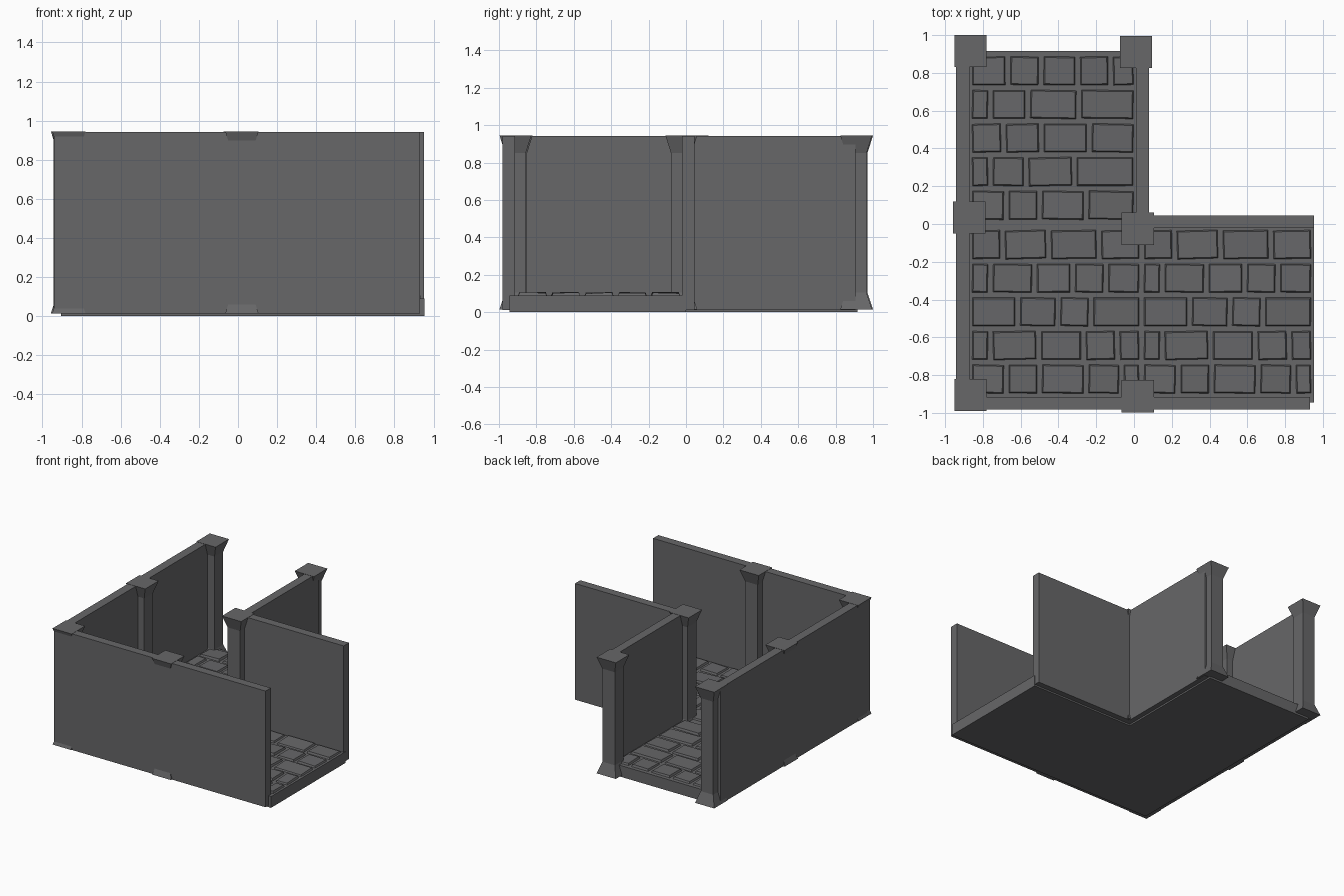
import bpy, bmesh, random
from mathutils import Matrix, Vector

if "Cube" in bpy.data.objects:
    bpy.data.objects.remove(bpy.data.objects["Cube"])

stone = bpy.data.materials.new("grey_stone")
stone.diffuse_color = (0.135, 0.135, 0.14, 1)
stone.use_nodes = True
stone.node_tree.nodes["Principled BSDF"].inputs["Base Color"].default_value = stone.diffuse_color


def finish(name, bm):
    bmesh.ops.recalc_face_normals(bm, faces=bm.faces[:])
    me = bpy.data.meshes.new(name)
    bm.to_mesh(me)
    bm.free()
    me.materials.append(stone)
    ob = bpy.data.objects.new(name, me)
    bpy.context.collection.objects.link(ob)
    return ob


def box(name, x0, x1, y0, y1, z0, z1):
    bm = bmesh.new()
    bmesh.ops.create_cube(bm, size=1)
    for v in bm.verts:
        v.co = Vector((x1 if v.co.x > 0 else x0,
                       y1 if v.co.y > 0 else y0,
                       z1 if v.co.z > 0 else z0))
    return finish(name, bm)


def pillar(name, cx, cy):
    # square shaft that flares out at the foot and at the capital
    bm = bmesh.new()
    rings = []
    for z, h in ((0.015, 0.085), (0.105, 0.055), (0.85, 0.055), (0.945, 0.085)):
        rings.append([bm.verts.new((cx + sx * h, cy + sy * h, z))
                      for sx, sy in ((-1, -1), (1, -1), (1, 1), (-1, 1))])
    for a, b in zip(rings, rings[1:]):
        for i in range(4):
            j = (i + 1) % 4
            bm.faces.new((a[i], a[j], b[j], b[i]))
    bm.faces.new(rings[0])
    bm.faces.new(rings[-1])
    return finish(name, bm)


# walls
ZB, ZT = 0.013, 0.943
box("left_wall", -0.943, -0.872, -0.94, 0.91, ZB, ZT)
box("front_wall", -0.94, 0.932, -0.982, -0.915, ZB, ZT)
box("inner_wall_right", 0.02, 0.952, -0.022, 0.045, ZB, ZT)
box("inner_wall_back", 0.01, 0.08, 0.0, 0.905, ZB, ZT)

# pillars
for i, (x, y) in enumerate(((-0.865, 0.915), (0.01, 0.91), (-0.872, 0.035),
                            (0.02, -0.025), (-0.865, -0.905), (0.02, -0.912))):
    pillar("pillar_%d" % (i + 1), x, y)

# floor slabs forming the L shape
box("floor_slab_front", -0.905, 0.954, -0.945, 0.0, 0.0, 0.09)
box("floor_slab_back", -0.905, 0.04, 0.0, 0.917, 0.0, 0.09)


def paving(name, x0, x1, y0, y1, seed):
    # rows of slightly tilted, chamfered paving stones
    rnd = random.Random(seed)
    bm = bmesh.new()
    rows = 5
    dy = (y1 - y0) / rows
    gap = 0.012
    for r in range(rows):
        x = x0
        while x1 - x > 0.06:
            w = rnd.uniform(0.17, 0.27) if x > x0 or r % 2 == 0 else 0.11
            if x1 - x - w < 0.1:
                w = x1 - x
            hx, hy = w / 2 - gap, dy / 2 - gap
            rot = Matrix.Rotation(rnd.uniform(-0.03, 0.03), 3, 'Z')
            tx, ty = rnd.uniform(-0.03, 0.03), rnd.uniform(-0.04, 0.04)
            mid = Vector((x + w / 2, y0 + (r + 0.5) * dy, 0))
            low, top = [], []
            for sx, sy in ((-1, -1), (1, -1), (1, 1), (-1, 1)):
                p = rot @ Vector((sx * hx, sy * hy, 0)) + mid
                q = rot @ Vector((sx * (hx - 0.008), sy * (hy - 0.008), 0)) + mid
                low.append(bm.verts.new((p.x, p.y, 0.085)))
                z = 0.104 + sx * hx * tx + sy * hy * ty
                top.append(bm.verts.new((q.x, q.y, z)))
            bm.faces.new(top)
            for i in range(4):
                j = (i + 1) % 4
                bm.faces.new((low[i], low[j], top[j], top[i]))
            x += w
    return finish(name, bm)


# one paved tile repeated three times
paving("paving_front_left", -0.87, 0.04, -0.91, -0.02, 4)
paving("paving_front_right", 0.04, 0.95, -0.91, -0.02, 4)
paving("paving_back", -0.87, 0.01, 0.01, 0.90, 4)
